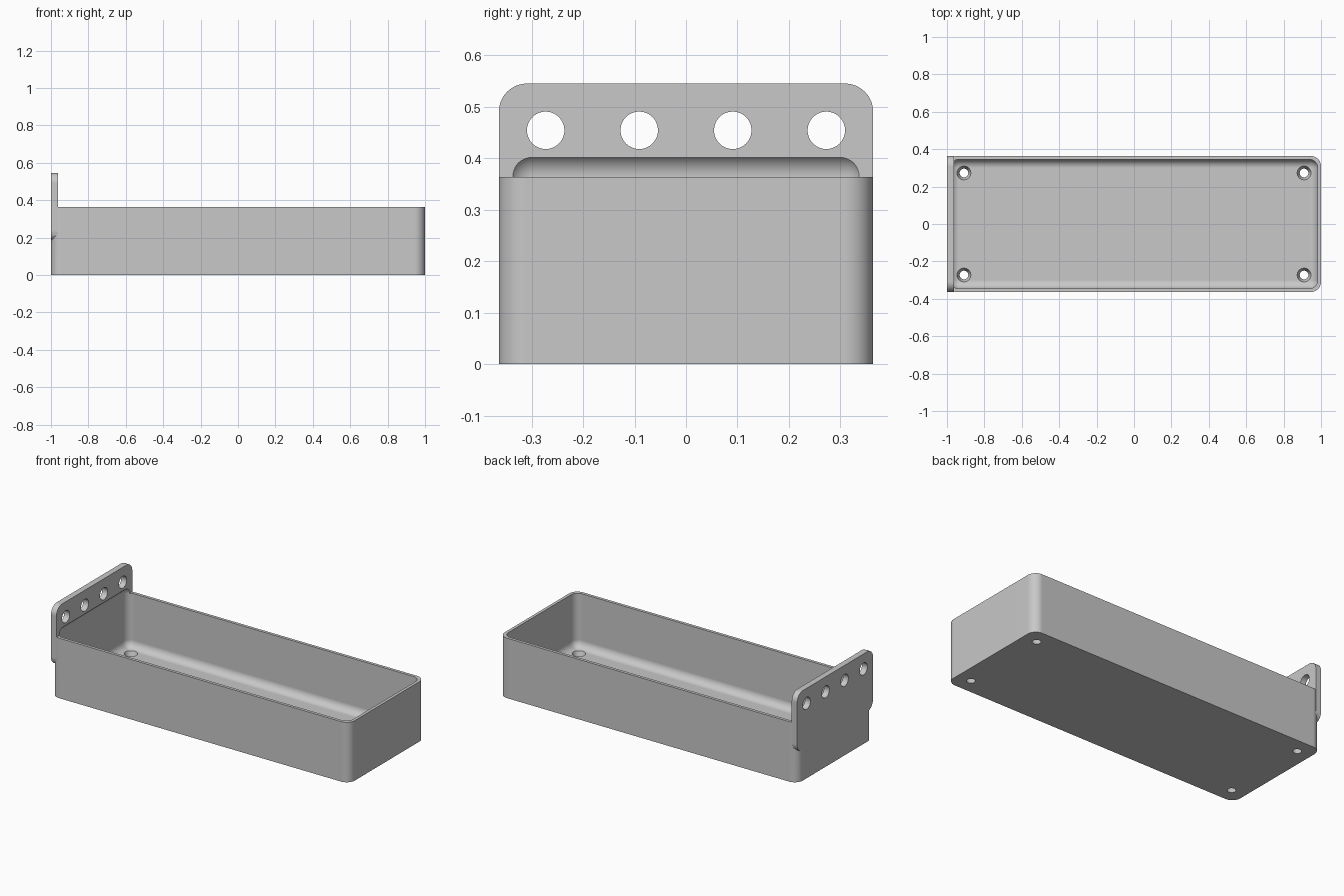
import bpy
import bmesh
import math
from mathutils import Matrix

U = 2 / 110            # design unit: the tray is 110 units long

cube = bpy.data.objects.get("Cube")
if cube:
    bpy.data.objects.remove(cube, do_unlink=True)

grey = bpy.data.materials.new("plain_grey")
grey.use_nodes = True
COLOUR = (0.58, 0.58, 0.58, 1)
grey.diffuse_color = COLOUR
grey.node_tree.nodes["Principled BSDF"].inputs["Base Color"].default_value = COLOUR


def make_object(name, bm):
    bmesh.ops.scale(bm, vec=(U, U, U), verts=bm.verts)
    bmesh.ops.recalc_face_normals(bm, faces=bm.faces)
    mesh = bpy.data.meshes.new(name)
    bm.to_mesh(mesh)
    bm.free()
    mesh.materials.append(grey)
    obj = bpy.data.objects.new(name, mesh)
    bpy.context.collection.objects.link(obj)
    return obj


def rounded_box(name, low, high, radius, axis=None, segments=12):
    """Box with the edges along one axis rounded, or all edges if axis is None."""
    bm = bmesh.new()
    bmesh.ops.create_cube(bm, size=1)
    for v in bm.verts:
        v.co = [l + (c + 0.5) * (h - l) for c, l, h in zip(v.co, low, high)]
    edges = [e for e in bm.edges if axis is None
             or abs(e.verts[0].co[axis] - e.verts[1].co[axis]) > 0.01]
    bmesh.ops.bevel(bm, geom=edges, offset=radius, segments=segments,
                    profile=0.5, affect='EDGES')
    return make_object(name, bm)


def cone_cutter(name, centre, r_low, r_high, depth, turn=None):
    bm = bmesh.new()
    matrix = Matrix.Translation(centre) @ (turn or Matrix.Identity(4))
    bmesh.ops.create_cone(bm, cap_ends=True, segments=48, radius1=r_low,
                          radius2=r_high, depth=depth, matrix=matrix)
    return make_object(name, bm)


def combine(target, other, operation):
    mod = target.modifiers.new(operation.lower(), 'BOOLEAN')
    mod.operation = operation
    mod.solver = 'EXACT'
    mod.object = other
    bpy.context.view_layer.objects.active = target
    bpy.ops.object.modifier_apply(modifier=mod.name)
    bpy.data.objects.remove(other, do_unlink=True)


# Tray body with rounded upright corners, and the upright hanging plate
tray = rounded_box("tray", (-55, -20, 0), (55, 20, 20), 3, axis=2)
plate = rounded_box("hanging_plate", (-55, -20, 10), (-53, 20, 30), 3, axis=0)
combine(tray, plate, 'UNION')

# Hollow with rounded edges; its top scoops a shallow recess in the plate
hollow = rounded_box("hollow", (-54, -19, 2), (54, 19, 22.6), 2.5)
combine(tray, hollow, 'DIFFERENCE')

# Row of hanging holes through the plate
sideways = Matrix.Rotation(math.pi / 2, 4, 'Y')
for y in (-15, -5, 5, 15):
    hole = cone_cutter("hanging_hole", (-54, y, 25), 2, 2, 6, sideways)
    combine(tray, hole, 'DIFFERENCE')

# Tapered drain holes near the floor corners
for x in (-50, 50):
    for y in (-15, 15):
        drain = cone_cutter("drain_hole", (x, y, 1), 1.2, 2.1, 2.4)
        combine(tray, drain, 'DIFFERENCE')

# Smooth curves, crisp edges, flat faces kept flat
bpy.ops.object.select_all(action='DESELECT')
tray.select_set(True)
bpy.context.view_layer.objects.active = tray
bpy.ops.object.shade_smooth_by_angle(angle=math.radians(30))
weighted = tray.modifiers.new("flat_shading", 'WEIGHTED_NORMAL')
weighted.keep_sharp = True
